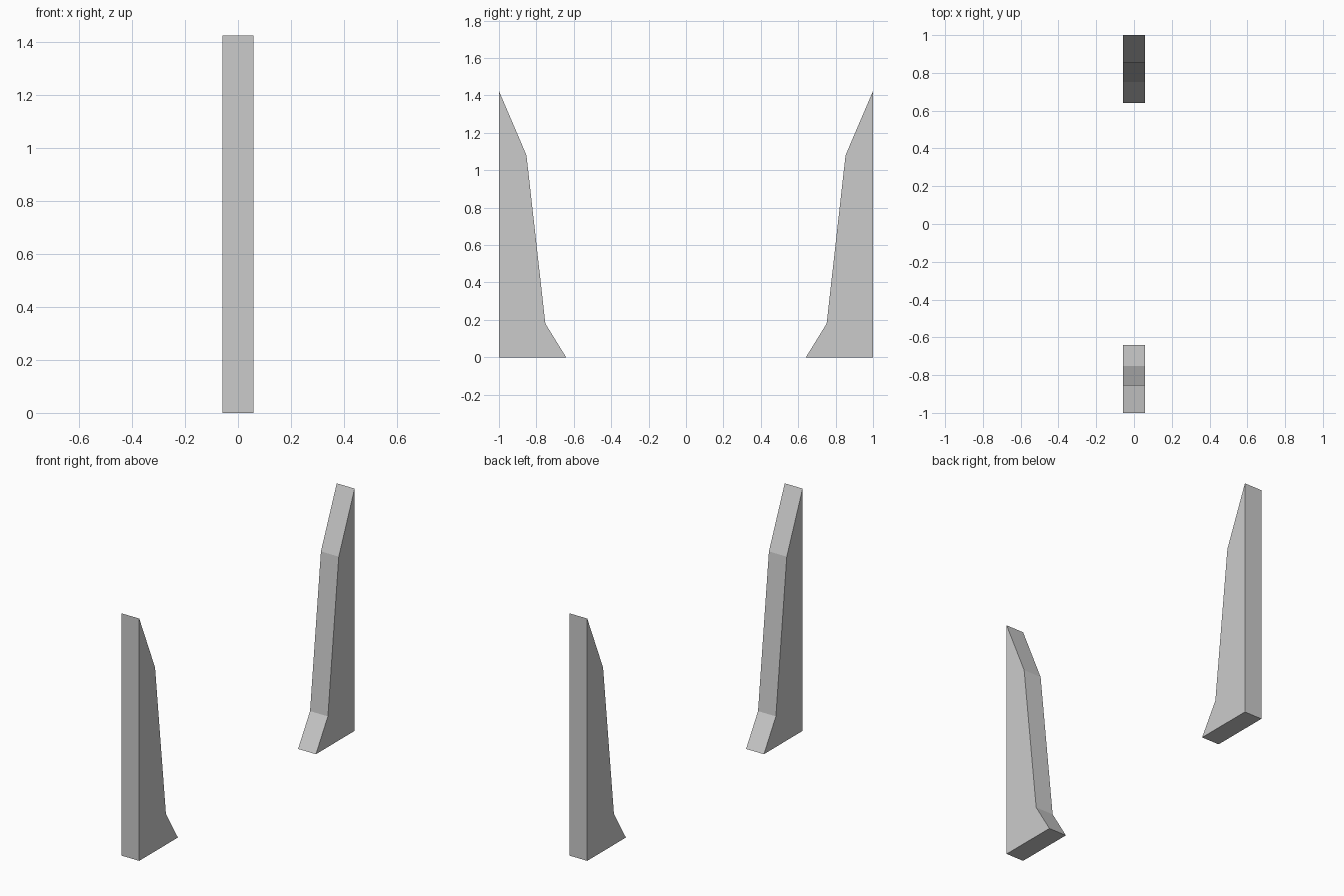
import bpy, bmesh

if "Cube" in bpy.data.objects:
    bpy.data.objects.remove(bpy.data.objects["Cube"])

HALF_WIDTH = 0.058
# Side profile (y, z): straight outer edge, stepped slopes on the inner edge
PROFILE = [(1.0, 0.0), (1.0, 1.424), (0.853, 1.08), (0.752, 0.18), (0.641, 0.0)]


def make_post(name, side):
    """Extrude the side profile across x; side = +1 back, -1 front."""
    bm = bmesh.new()
    face = bm.faces.new([bm.verts.new((-HALF_WIDTH, side * y, z)) for y, z in PROFILE])
    extruded = bmesh.ops.extrude_face_region(bm, geom=[face], use_keep_orig=True)
    moved = [v for v in extruded["geom"] if isinstance(v, bmesh.types.BMVert)]
    bmesh.ops.translate(bm, verts=moved, vec=(2 * HALF_WIDTH, 0, 0))
    bmesh.ops.recalc_face_normals(bm, faces=bm.faces)
    mesh = bpy.data.meshes.new(name)
    bm.to_mesh(mesh)
    bm.free()
    obj = bpy.data.objects.new(name, mesh)
    bpy.context.collection.objects.link(obj)
    return obj


# Two facing buttress posts
make_post("front_buttress", -1)
make_post("back_buttress", 1)
